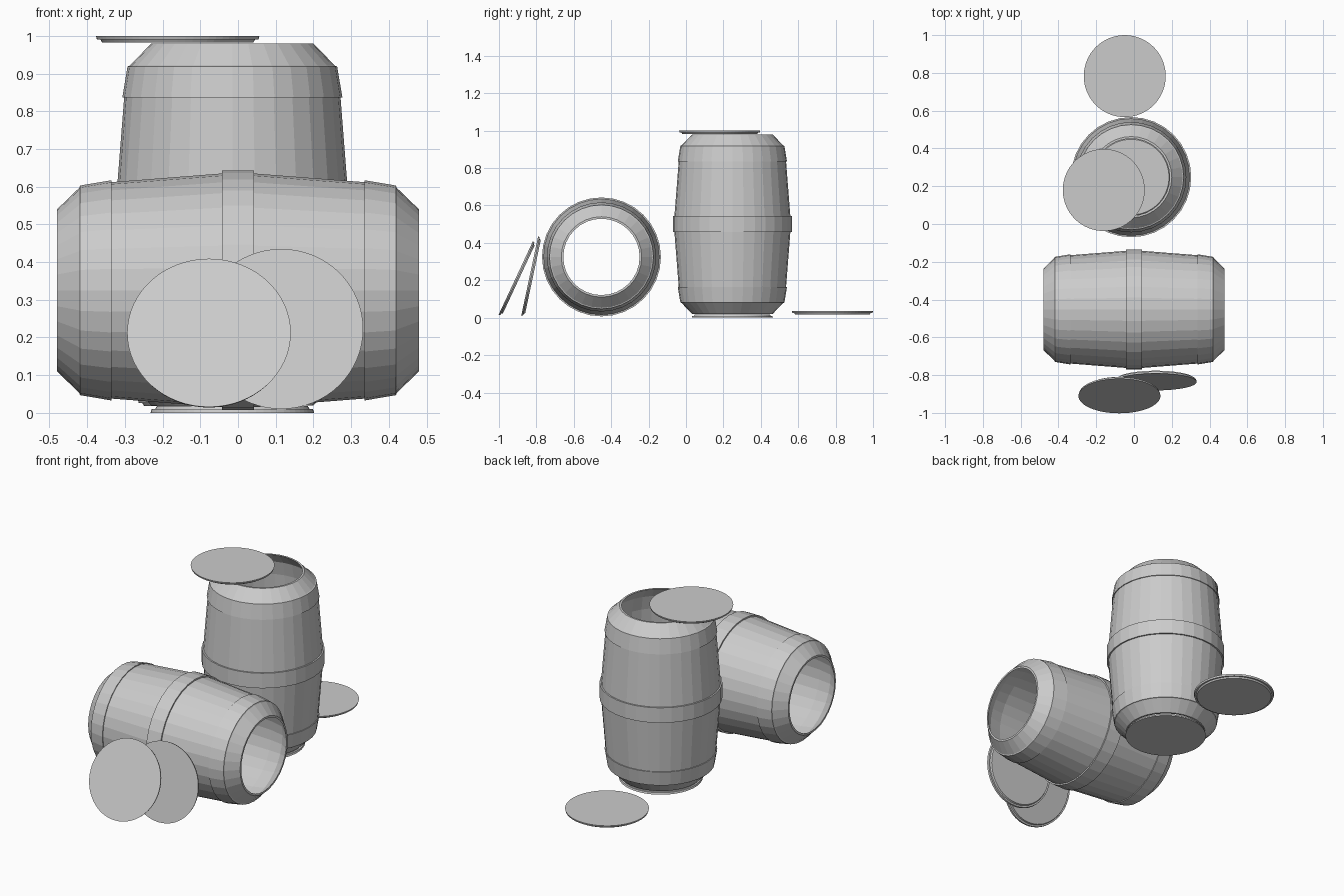
import bpy, math
from mathutils import Matrix, Vector

if "Cube" in bpy.data.objects:
    bpy.data.objects.remove(bpy.data.objects["Cube"])


def material(name, c):
    m = bpy.data.materials.new(name)
    m.diffuse_color = (*c, 1)
    m.use_nodes = True
    m.node_tree.nodes["Principled BSDF"].inputs["Base Color"].default_value = m.diffuse_color
    return m


GREY = material("plain grey", (0.6, 0.6, 0.6))


def lathe(name, profile, sides, matrix, closed):
    """Spin an (r, z) profile about z; closed loops it, otherwise both ends get caps."""
    n = len(profile)
    verts = []
    for r, z in profile:
        for i in range(sides):
            a = 2 * math.pi * i / sides
            verts.append((r * math.cos(a), r * math.sin(a), z))
    faces = []
    for k in range(n if closed else n - 1):
        a, b = k * sides, ((k + 1) % n) * sides
        for i in range(sides):
            j = (i + 1) % sides
            faces.append((a + i, a + j, b + j, b + i))
    if not closed:
        faces.append(tuple(reversed(range(sides))))
        faces.append(tuple(range((n - 1) * sides, n * sides)))
    me = bpy.data.meshes.new(name)
    me.from_pydata(verts, [], faces)
    me.materials.append(GREY)
    ob = bpy.data.objects.new(name, me)
    ob.matrix_world = matrix
    bpy.context.collection.objects.link(ob)
    return ob


def barrel(name, matrix):
    # upper half of the outer wall, with end hoops and a raised middle hoop
    half = [(0.318, 0.043), (0.310, 0.043), (0.287, 0.336), (0.292, 0.336),
            (0.278, 0.419), (0.272, 0.421), (0.215, 0.48)]
    inner = [(0.204, 0.48), (0.26, 0.415), (0.277, 0.336), (0.298, 0.04)]
    outer = [(r, -z) for r, z in reversed(half)] + half
    inside = inner + [(r, -z) for r, z in reversed(inner)]
    return lathe(name, outer + inside, 32, matrix, True)


def lid(name, centre, normal=(0, 0, 1)):
    # wide plate on top of a slightly narrower plug
    rot = Vector((0, 0, 1)).rotation_difference(Vector(normal)).to_matrix().to_4x4()
    prof = [(0.200, -0.010), (0.205, -0.002), (0.214, -0.002), (0.217, 0.008)]
    return lathe(name, prof, 64, Matrix.Translation(centre) @ rot, False)


# barrels
barrel("standing_barrel", Matrix.Translation((-0.015, 0.248, 0.5)))
barrel("lying_barrel", Matrix.Translation((0, -0.452, 0.325)) @ Matrix.Rotation(math.pi / 2, 4, 'Y'))

# lids
lid("top_lid", (-0.16, 0.18, 0.992))
lid("bottom_lid", (-0.015, 0.248, 0.008), (0, 0, -1))
lid("floor_lid", (-0.049, 0.783, 0.028))
lid("front_leaning_lid", (-0.077, -0.903, 0.209), (0, -0.906, 0.423))
lid("rear_leaning_lid", (0.115, -0.828, 0.221), (0, -0.978, 0.208))
